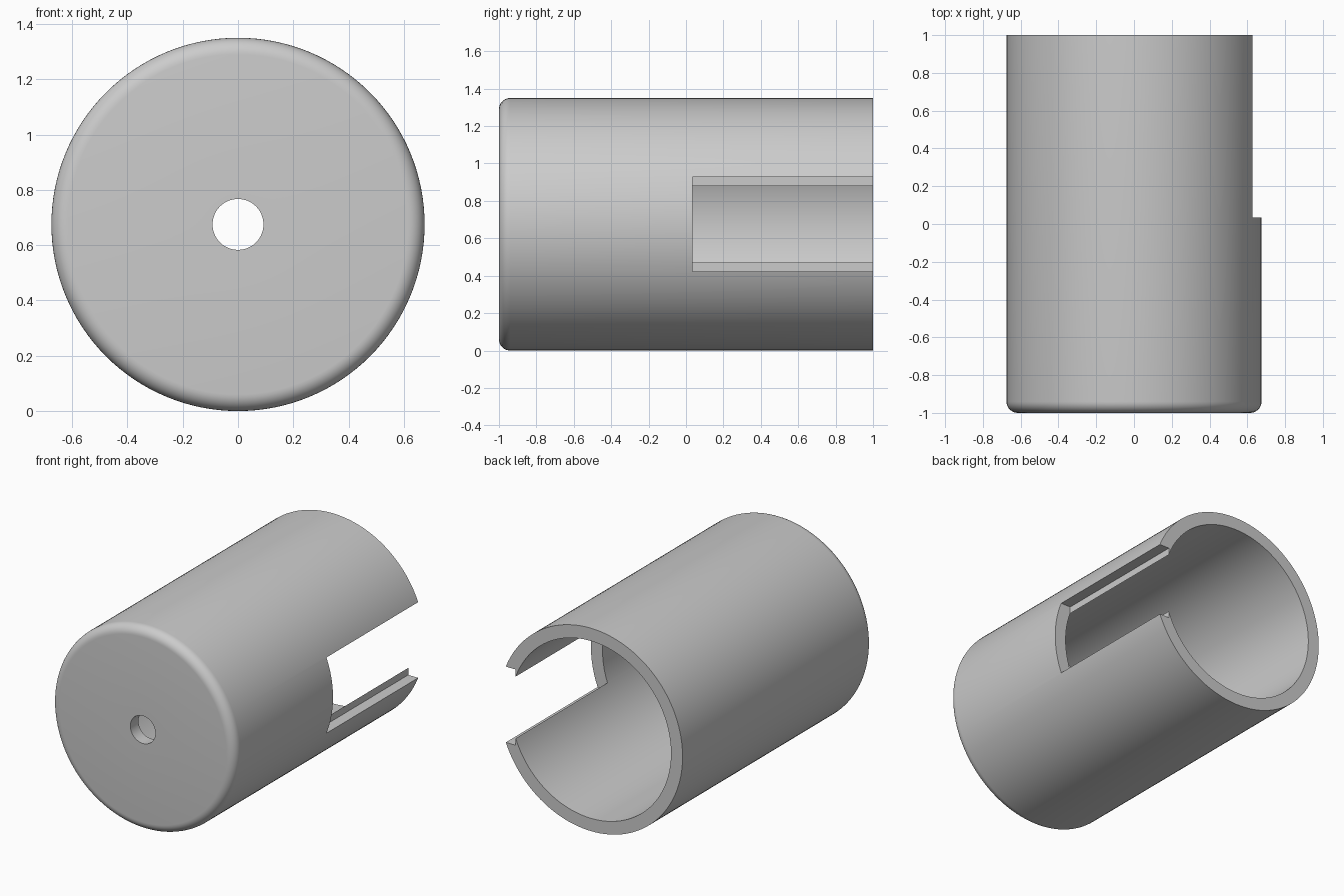
import bpy, bmesh, math
from mathutils import Matrix, Vector

cube = bpy.data.objects.get("Cube")
if cube:
    bpy.data.objects.remove(cube, do_unlink=True)

R_OUT, R_IN, R_HOLE = 0.675, 0.59, 0.092   # shell, bore and end hole radii
FRONT, BACK = -1.0, 1.0
CAP, FILLET = 0.085, 0.06                  # cap thickness, rounded front rim
SEGMENTS = 128


def make_object(name, bm):
    bmesh.ops.recalc_face_normals(bm, faces=bm.faces)
    mesh = bpy.data.meshes.new(name)
    bm.to_mesh(mesh)
    bm.free()
    obj = bpy.data.objects.new(name, mesh)
    bpy.context.collection.objects.link(obj)
    return obj


# Material
grey = bpy.data.materials.new("light_grey")
grey.use_nodes = True
colour = (0.6, 0.6, 0.6, 1)
grey.diffuse_color = colour
grey.node_tree.nodes["Principled BSDF"].inputs["Base Color"].default_value = colour

# Cup shell: closed wall profile (radius, y) turned around the y axis
profile = [(R_HOLE, FRONT)]
for i in range(9):
    a = math.pi / 2 * i / 8
    profile.append((R_OUT - FILLET + FILLET * math.sin(a),
                    FRONT + FILLET - FILLET * math.cos(a)))
profile += [(R_OUT, BACK), (R_IN, BACK), (R_IN, FRONT + CAP), (R_HOLE, FRONT + CAP)]

bm = bmesh.new()
verts = [bm.verts.new((r, y, 0)) for r, y in profile]
edges = [bm.edges.new((v, verts[i - 1])) for i, v in enumerate(verts)]
bmesh.ops.spin(bm, geom=verts + edges, cent=(0, 0, 0), axis=(0, 1, 0),
               angle=math.tau, steps=SEGMENTS, use_duplicate=False)
bmesh.ops.remove_doubles(bm, verts=bm.verts, dist=1e-5)
bmesh.ops.translate(bm, verts=bm.verts, vec=(0, 0, R_OUT))
shell = make_object("cup_shell", bm)
shell.data.materials.append(grey)

# Side slot: box cutter open towards the back end
low, high = Vector((0.553, 0.035, R_OUT - 0.252)), Vector((0.9, 1.2, R_OUT + 0.252))
bm = bmesh.new()
bmesh.ops.create_cube(bm, size=1, matrix=Matrix.Translation((low + high) / 2)
                      @ Matrix.Diagonal((*(high - low), 1)))
cutter = make_object("slot_cutter", bm)
cutter.data.materials.append(grey)
cutter.hide_render = True

bpy.ops.object.select_all(action='DESELECT')
shell.select_set(True)
bpy.context.view_layer.objects.active = shell
mod = shell.modifiers.new("slot", 'BOOLEAN')
mod.operation = 'DIFFERENCE'
mod.solver = 'EXACT'
mod.object = cutter
bpy.ops.object.modifier_apply(modifier=mod.name)
bpy.data.objects.remove(cutter, do_unlink=True)

bpy.ops.object.shade_smooth_by_angle(angle=math.radians(30))
